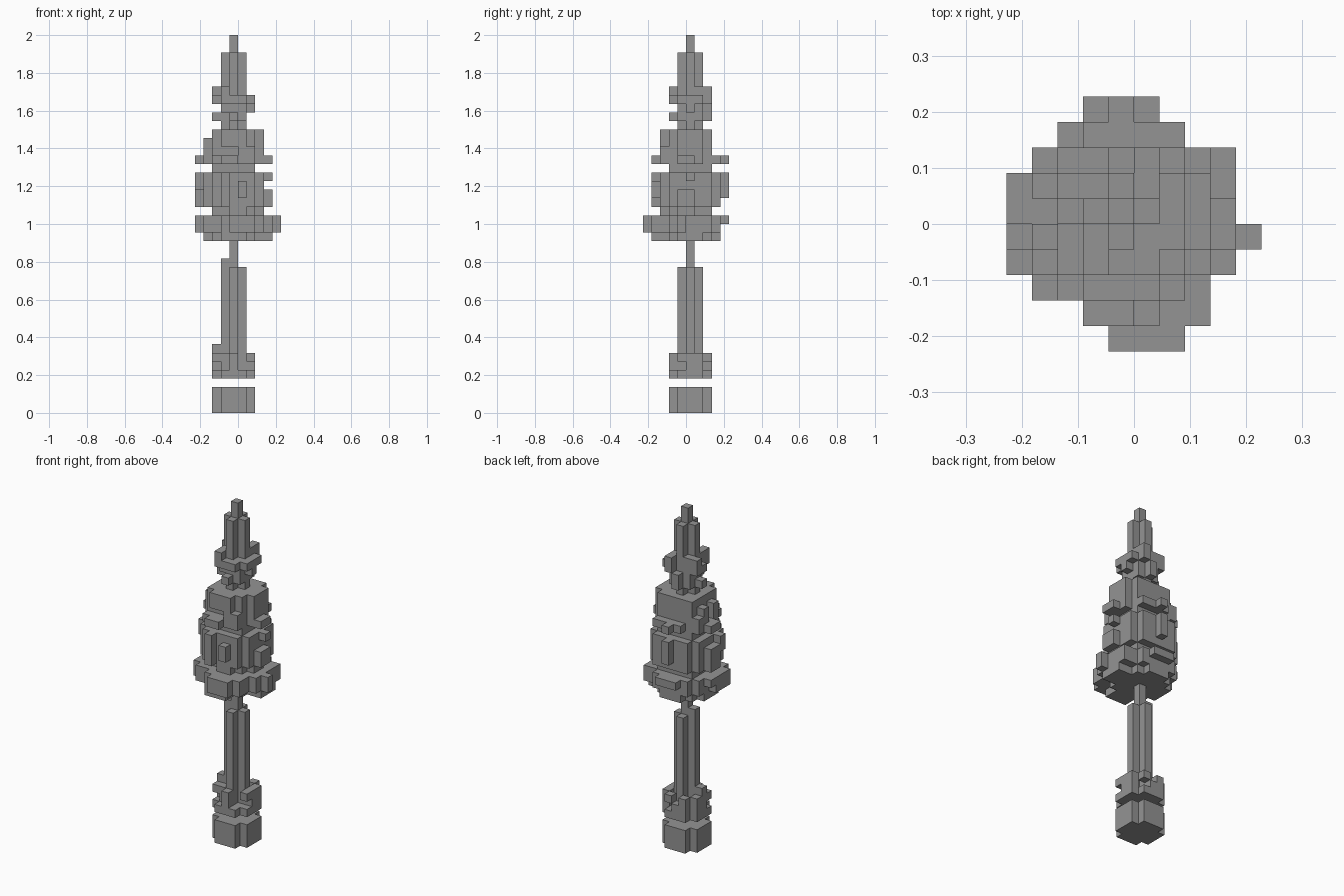
import bpy, bmesh, random
from mathutils import Vector

random.seed(11)
cube = bpy.data.objects.get("Cube")
if cube:
    bpy.data.objects.remove(cube)

UNIT = 2 / 44
GREY = (0.295, 0.295, 0.295, 1)
mat = bpy.data.materials.new("plain_grey")
mat.use_nodes = True
mat.diffuse_color = GREY
shader = mat.node_tree.nodes["Principled BSDF"]
shader.inputs["Base Color"].default_value = GREY
shader.inputs["Roughness"].default_value = 0.9

parts = {}


def disc(part, z0, z1, reach, chance=1.0):
    """Blocks around the trunk axis, within a squared reach, kept by chance."""
    cells = parts.setdefault(part, set())
    for z in range(z0, z1):
        for dx in range(-5, 6):
            for dy in range(-5, 6):
                if dx * dx + dy * dy <= reach and random.random() < chance:
                    cells.add((dx - 1, dy, z))


def block(part, x0, x1, y0, y1, z0, z1):
    parts.setdefault(part, set()).update(
        (x, y, z) for x in range(x0, x1) for y in range(y0, y1) for z in range(z0, z1))


# Trunk: foot, ragged root flare, cross-shaped stem and thin core
disc("foot", 0, 3, 5)
disc("root_flare", 4, 5, 5)
disc("root_flare", 5, 8, 1)
disc("root_flare", 5, 7, 5, 0.5)
block("root_flare", -3, -2, 0, 1, 5, 8)
disc("trunk", 8, 17, 1)
block("trunk", -2, -1, 0, 1, 17, 18)
disc("trunk", 17, 20, 0)

# Lowest crown tier: broad skirt with overhanging clumps
disc("crown_skirt", 20, 21, 10)
block("crown_skirt", 1, 4, -1, 2, 20, 21)
block("crown_skirt", -2, 1, -4, -2, 20, 21)
disc("crown_skirt", 21, 23, 13)
disc("crown_skirt", 22, 23, 17)
block("crown_skirt", -4, 4, -2, 3, 21, 23)
block("crown_skirt", -4, 3, -3, -2, 21, 23)
block("crown_skirt", -2, 3, -4, -3, 21, 23)
block("crown_skirt", 3, 5, -1, 0, 21, 23)
block("crown_skirt", -1, 2, -5, -4, 21, 23)
block("crown_skirt", -5, -4, -2, 1, 21, 23)
disc("crown_skirt", 23, 24, 8)
block("crown_skirt", 2, 3, -1, 1, 23, 24)
block("crown_skirt", -1, 1, -3, -2, 23, 24)

# Middle crown tier: round body with scattered leaf clumps
disc("crown_middle", 24, 28, 13)
block("crown_middle", -5, -4, 0, 2, 24, 27)
block("crown_middle", -5, -4, -1, 0, 26, 28)
block("crown_middle", -2, -1, -4, -3, 24, 28)
block("crown_middle", 0, 1, -4, -3, 25, 27)
block("crown_middle", -1, 0, 4, 5, 25, 28)
block("crown_middle", 3, 4, -1, 1, 24, 26)
block("crown_middle", 3, 4, 0, 1, 27, 28)
disc("crown_middle", 28, 29, 8)

# Upper crown tier: square body on a ragged ledge
disc("crown_upper", 29, 30, 10)
disc("crown_upper", 29, 30, 17, 0.45)
for x, y in ((-5, 0), (3, 0), (-1, -4), (-1, 4)):
    block("crown_upper", x, x + 1, y, y + 1, 29, 30)
block("crown_upper", -3, 2, -2, 3, 30, 33)
block("crown_upper", 2, 3, -1, 2, 30, 33)
block("crown_upper", -2, 1, -3, -2, 31, 33)
block("crown_upper", 0, 2, -3, -2, 30, 31)
for y in (-1, 1, 2):
    block("crown_upper", -4, -3, y, y + 1, 30, 31 + abs(y) % 2)
disc("crown_upper", 33, 34, 1)

# Top of the crown: cross-shaped spire with clumps and a thin tip
disc("spire", 34, 42, 1)
disc("spire", 34, 38, 2, 0.75)
disc("spire", 36, 37, 5, 0.75)
for x, y, z0, z1 in ((-3, 0, 34, 35), (-3, 1, 36, 38), (1, 0, 35, 37), (-1, -2, 34, 35),
                     (-2, -2, 36, 38), (-1, 2, 34, 36), (0, 2, 36, 38), (-2, 1, 34, 38),
                     (0, -1, 34, 36)):
    block("spire", x, x + 1, y, y + 1, z0, z1)
disc("tip", 42, 44, 0)

# Keep only the outer skin of the whole stack
solid = set().union(*parts.values())
AXES = [Vector(v) for v in ((1, 0, 0), (0, 1, 0), (0, 0, 1))]
for name, cells in parts.items():
    bm = bmesh.new()
    for cell in sorted(cells):
        middle = Vector(cell) + Vector((0.5, 0.5, 0.5))
        for i, axis in enumerate(AXES):
            for sign in (1, -1):
                n = axis * sign
                if tuple(int(c) for c in Vector(cell) + n) in solid:
                    continue
                u = AXES[(i + 1) % 3] / 2
                v = AXES[(i + 2) % 3] / 2 * sign
                centre = middle + n / 2
                corners = (centre - u - v, centre + u - v, centre + u + v, centre - u + v)
                bm.faces.new([bm.verts.new(c * UNIT) for c in corners])
    bmesh.ops.remove_doubles(bm, verts=bm.verts, dist=UNIT / 100)
    mesh = bpy.data.meshes.new(name)
    bm.to_mesh(mesh)
    bm.free()
    mesh.materials.append(mat)
    bpy.context.collection.objects.link(bpy.data.objects.new(name, mesh))
